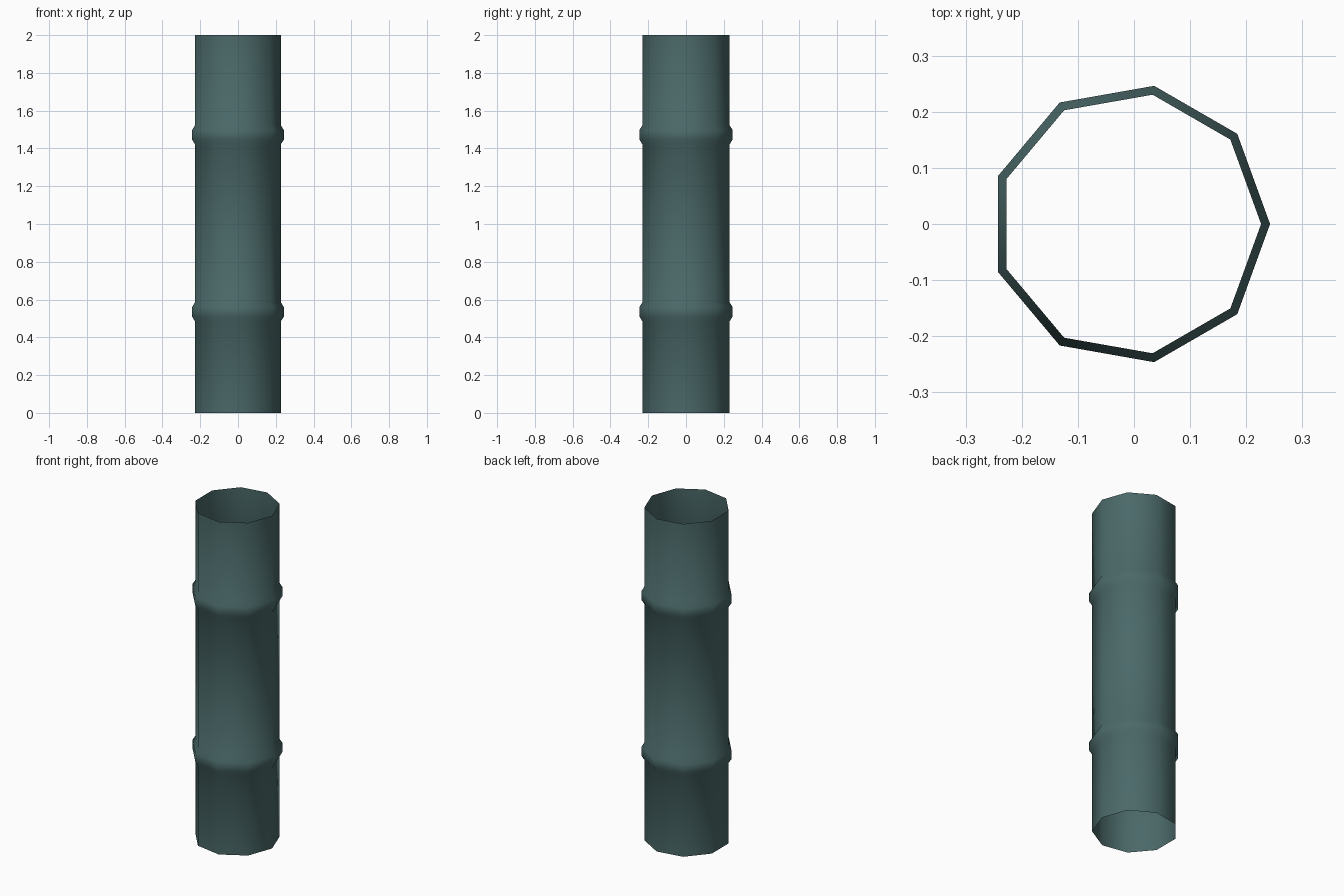
import bpy, bmesh
from math import cos, sin, tau

if "Cube" in bpy.data.objects:
    bpy.data.objects.remove(bpy.data.objects["Cube"])

SIDES = 9
R, RING = 0.234, 0.25
SHIFT = -0.0075  # centres the nine-sided outline on x = 0


def collar(z):
    # raised band: lower slope, flat face, upper slope
    return [(R, z - 0.051), (RING, z - 0.026), (RING, z + 0.026), (R, z + 0.051)]


# Open pipe wall with two raised collars
profile = [(R, 0)] + collar(0.535) + collar(1.472) + [(R, 2)]
bm = bmesh.new()
rings = [[bm.verts.new((r * cos(tau * i / SIDES) + SHIFT, r * sin(tau * i / SIDES), z))
          for i in range(SIDES)] for r, z in profile]
for lo, hi in zip(rings, rings[1:]):
    for i in range(SIDES):
        j = (i + 1) % SIDES
        face = bm.faces.new((lo[i], lo[j], hi[j], hi[i]))
        face.smooth = True
mesh = bpy.data.meshes.new("pipe")
bm.to_mesh(mesh)
bm.free()
pipe = bpy.data.objects.new("pipe", mesh)
bpy.context.collection.objects.link(pipe)

# Dark teal paint
paint = bpy.data.materials.new("dark_teal")
paint.diffuse_color = (0.07, 0.14, 0.14, 1)
paint.use_nodes = True
paint.node_tree.nodes["Principled BSDF"].inputs["Base Color"].default_value = paint.diffuse_color
mesh.materials.append(paint)
